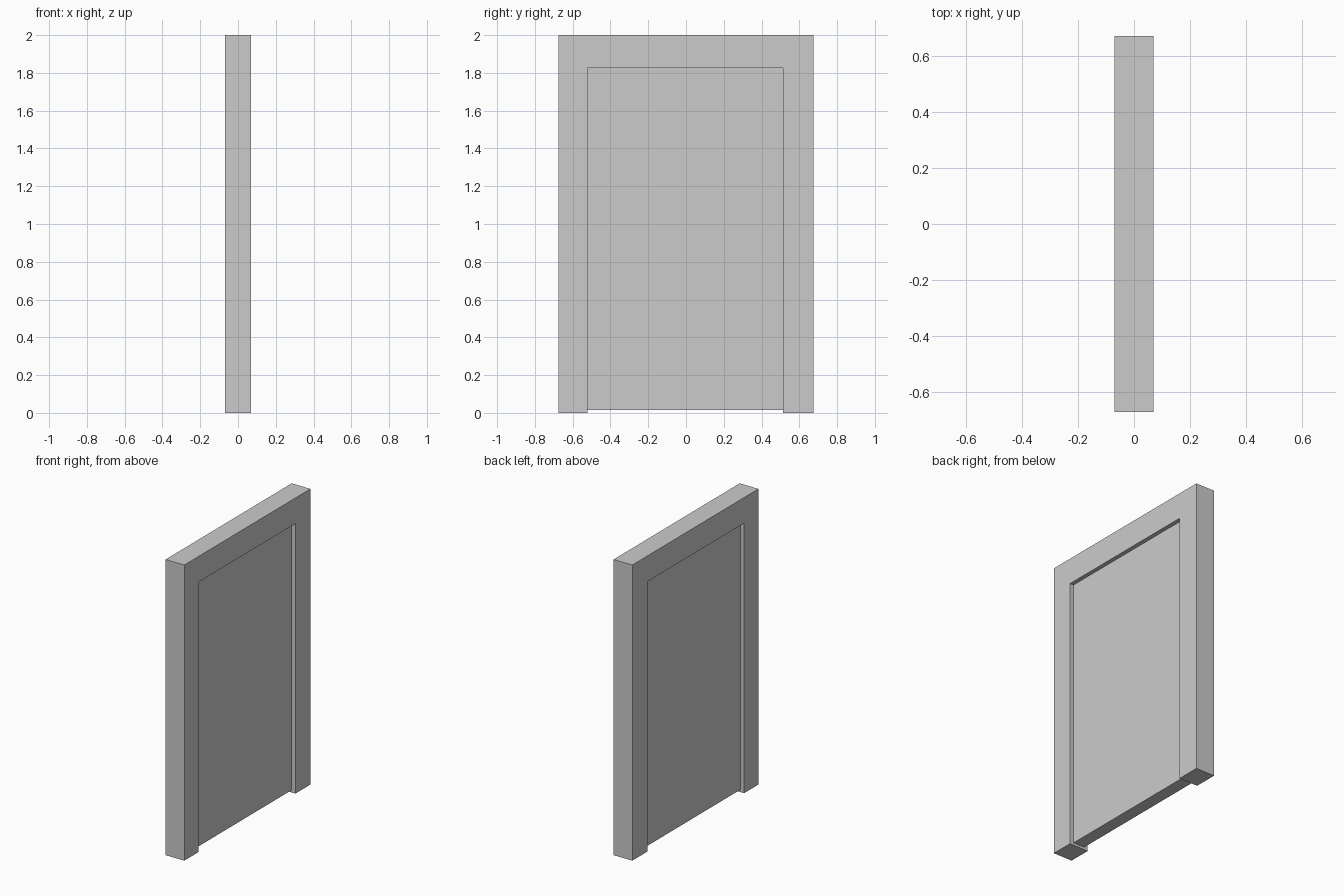
import bpy
import bmesh

cube = bpy.data.objects.get("Cube")
if cube:
    bpy.data.objects.remove(cube, do_unlink=True)

# Single plain grey
grey = bpy.data.materials.new("plain grey")
colour = (0.6, 0.6, 0.6, 1)
grey.diffuse_color = colour
grey.use_nodes = True
grey.node_tree.nodes["Principled BSDF"].inputs["Base Color"].default_value = colour


def extruded(name, outline, depth):
    """Extrude a (y, z) outline along x, centred on x = 0."""
    bm = bmesh.new()
    face = bm.faces.new([bm.verts.new((-depth / 2, y, z)) for y, z in outline])
    grown = bmesh.ops.extrude_face_region(bm, geom=[face])["geom"]
    verts = [g for g in grown if isinstance(g, bmesh.types.BMVert)]
    bmesh.ops.translate(bm, verts=verts, vec=(depth, 0, 0))
    bmesh.ops.recalc_face_normals(bm, faces=bm.faces)
    mesh = bpy.data.meshes.new(name)
    bm.to_mesh(mesh)
    bm.free()
    mesh.materials.append(grey)
    obj = bpy.data.objects.new(name, mesh)
    bpy.context.collection.objects.link(obj)
    return obj


half, height = 0.674, 2.0
near, far, head = -0.522, 0.514, 1.826
bottom = 0.016

# Frame: two jambs and a head in one arch
extruded("door_frame", [(-half, 0), (-half, height), (half, height), (half, 0),
                        (far, 0), (far, head), (near, head), (near, 0)], 0.14)

# Door leaf, recessed on both sides and clear of the floor
extruded("door_panel", [(near, bottom), (near, head), (far, head), (far, bottom)], 0.084)
